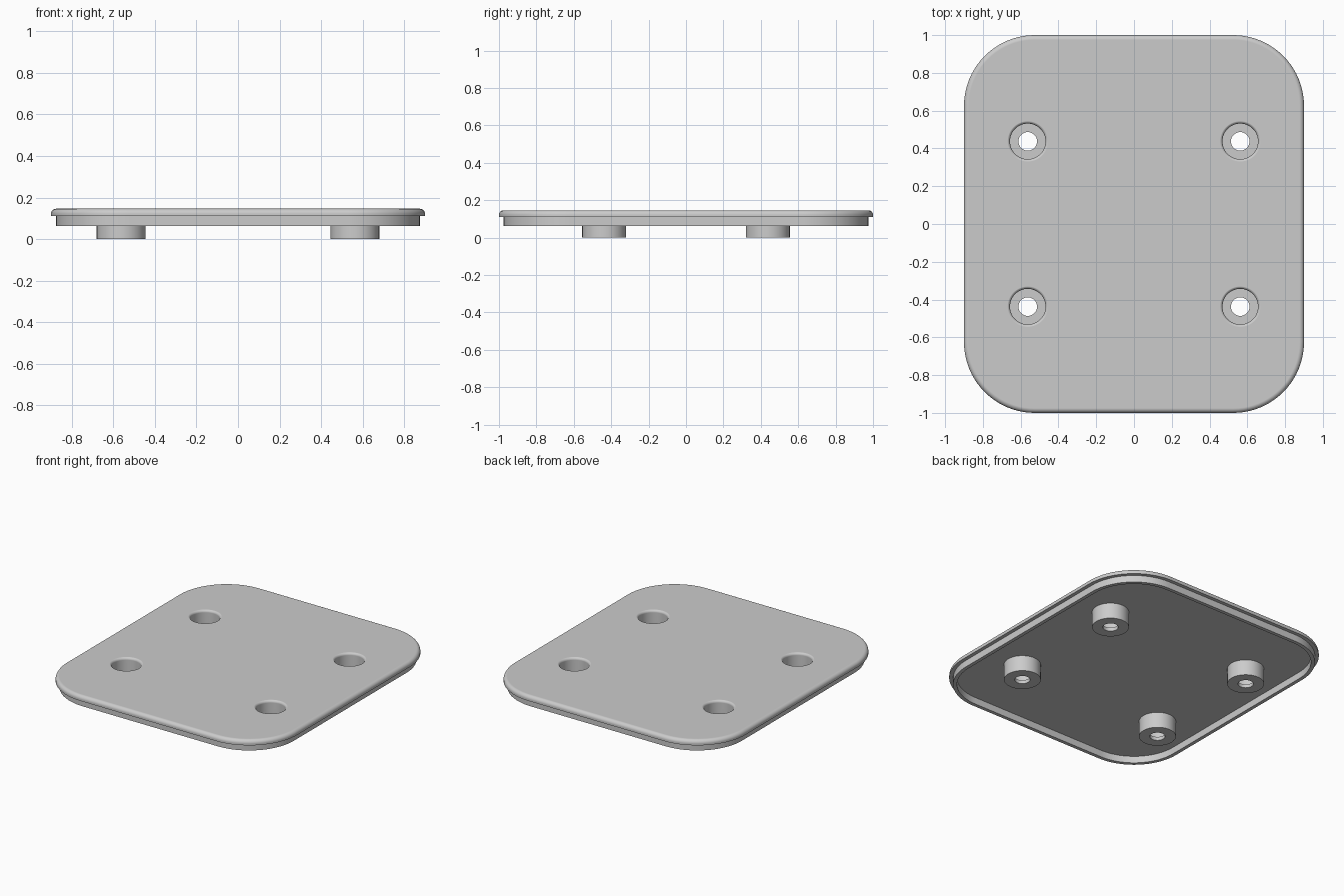
import bpy, bmesh
from math import sin, cos, pi, radians

if "Cube" in bpy.data.objects:
    bpy.data.objects.remove(bpy.data.objects["Cube"])

HALF_X, HALF_Y, CORNER = 0.9, 1.0, 0.375
TOP, LIP, RIM = 0.146, 0.11, 0.0625      # heights of top, lip underside, rim bottom
WALL = 0.025                             # wall thickness and lip overhang
BORE, HOLE, BOSS = 0.094, 0.049, 0.1175  # radii

grey = bpy.data.materials.new("light grey")
grey.use_nodes = True
grey.diffuse_color = (0.6, 0.6, 0.6, 1)
grey.node_tree.nodes["Principled BSDF"].inputs["Base Color"].default_value = grey.diffuse_color


def loft(name, rings):
    """Skin a stack of closed rings and cap both ends."""
    bm = bmesh.new()
    loops = [[bm.verts.new(p) for p in ring] for ring in rings]
    n = len(loops[0])
    for a, b in zip(loops, loops[1:]):
        for i in range(n):
            j = (i + 1) % n
            bm.faces.new((a[i], a[j], b[j], b[i]))
    bm.faces.new(loops[0][::-1])
    bm.faces.new(loops[-1])
    bmesh.ops.recalc_face_normals(bm, faces=bm.faces)
    mesh = bpy.data.meshes.new(name)
    bm.to_mesh(mesh)
    bm.free()
    mesh.materials.append(grey)
    ob = bpy.data.objects.new(name, mesh)
    bpy.context.collection.objects.link(ob)
    return ob


def rounded_rect(inset, z, steps=20):
    r = CORNER - inset
    pts = []
    for k, (sx, sy) in enumerate(((1, 1), (-1, 1), (-1, -1), (1, -1))):
        for i in range(steps + 1):
            a = (k + i / steps) * pi / 2
            pts.append((sx * (HALF_X - CORNER) + r * cos(a),
                        sy * (HALF_Y - CORNER) + r * sin(a), z))
    return pts


def circle(x, y, r, z, n=64):
    return [(x + r * cos(2 * pi * i / n), y + r * sin(2 * pi * i / n), z) for i in range(n)]


def quarter(r, steps=8):
    return [(r * (1 - cos(i / steps * pi / 2)), r * sin(i / steps * pi / 2))
            for i in range(steps + 1)]


# Plate: recessed underside, thin rim, overhanging lip, rounded top edge
ROUND = 0.025
profile = [(2 * WALL, LIP), (2 * WALL, RIM), (WALL, RIM), (WALL, LIP), (0, LIP)]
profile += [(d, TOP - ROUND + h) for d, h in quarter(ROUND)]
plate = loft("cover_plate", [rounded_rect(d, z) for d, z in profile])


def combine(tool, operation):
    mod = plate.modifiers.new(operation.lower(), "BOOLEAN")
    mod.operation, mod.object, mod.solver = operation, tool, "EXACT"
    bpy.ops.object.modifier_apply(modifier=mod.name)
    bpy.data.objects.remove(tool)


bpy.context.view_layer.objects.active = plate
plate.select_set(True)

# Four bosses below, each with a stepped bore whose mouth is rounded
FILLET = 0.017
bore = [(HOLE, -0.05), (HOLE, WALL), (BORE, WALL)]
bore += [(BORE + d, TOP - FILLET + h + 0.0004) for d, h in quarter(FILLET)]
bore.append((BORE + FILLET, TOP + 0.05))
for x in (-0.5625, 0.5625):
    for y in (-0.4375, 0.4375):
        combine(loft("boss", [circle(x, y, BOSS, z) for z in (0, LIP + 0.01)]), "UNION")
        combine(loft("bore_cutter", [circle(x, y, r, z) for r, z in bore]), "DIFFERENCE")

# Smooth curves, crisp edges, flat large faces
bpy.ops.object.shade_smooth_by_angle(angle=radians(30))
normals = plate.modifiers.new("flat faces", "WEIGHTED_NORMAL")
normals.keep_sharp = True
